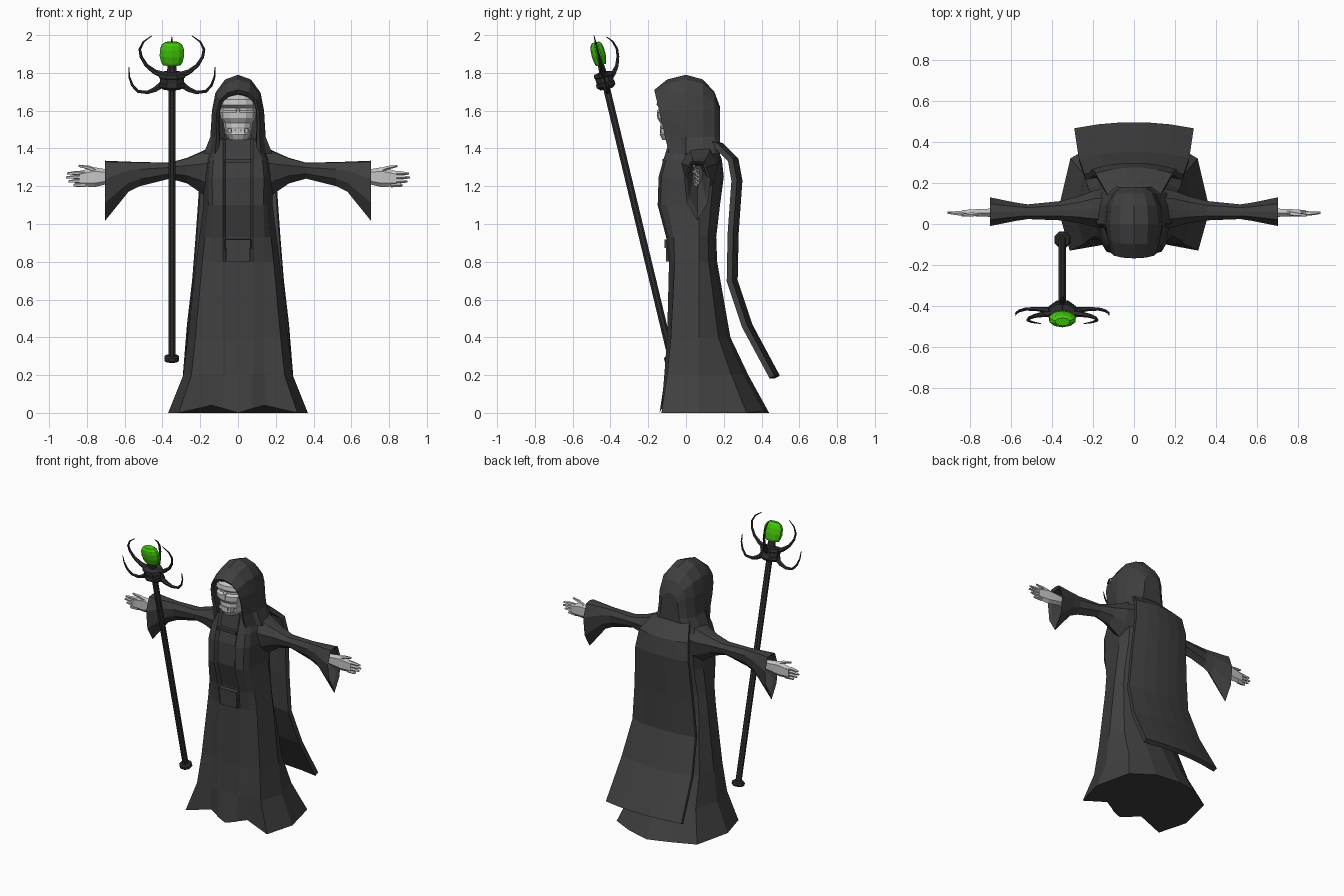
import bpy, bmesh, math
from mathutils import Vector

cube = bpy.data.objects.get("Cube")
if cube:
    bpy.data.objects.remove(cube, do_unlink=True)


def material(name, r, g, b):
    m = bpy.data.materials.new(name)
    m.use_nodes = True
    m.diffuse_color = (r, g, b, 1)
    m.node_tree.nodes["Principled BSDF"].inputs["Base Color"].default_value = (r, g, b, 1)
    return m


CLOTH = material("charcoal cloth", .05, .05, .05)
METAL = material("dark metal", .03, .03, .03)
BONE = material("pale bone", .56, .56, .56)
GREEN = material("green crystal", .055, .58, .003)


def loft(name, rings, mat, closed=True, caps=(True, True)):
    """Skin a list of equal-length point rings."""
    bm = bmesh.new()
    rows = [[bm.verts.new(p) for p in ring] for ring in rings]
    n = len(rows[0])
    for a, b in zip(rows, rows[1:]):
        for i in range(n if closed else n - 1):
            j = (i + 1) % n
            bm.faces.new((a[i], a[j], b[j], b[i]))
    for row, cap in zip((rows[0], rows[-1]), caps):
        if cap:
            bm.faces.new(row)
    bmesh.ops.recalc_face_normals(bm, faces=bm.faces)
    mesh = bpy.data.meshes.new(name)
    bm.to_mesh(mesh)
    bm.free()
    mesh.materials.append(mat)
    ob = bpy.data.objects.new(name, mesh)
    bpy.context.collection.objects.link(ob)
    return ob


def tube(name, path, radii, mat, n=6):
    """Round tube through a path with a radius at each point."""
    path = [Vector(p) for p in path]
    rings = []
    for i, p in enumerate(path):
        d = path[min(i + 1, len(path) - 1)] - path[max(i - 1, 0)]
        u = d.orthogonal().normalized() if i == 0 else (u - d * u.dot(d) / d.length_squared).normalized()
        v = d.normalized().cross(u)
        rings.append([p + radii[i] * (u * math.cos(k * math.tau / n) + v * math.sin(k * math.tau / n))
                      for k in range(n)])
    return loft(name, rings, mat)


def box(name, x, y, z, sx, sy, sz, mat, taper=1):
    """Box whose front (-y) face is scaled by taper."""
    rings = []
    for side, t in ((-1, taper), (1, 1)):
        rings.append([(x + a * sx * t, y + side * sy, z + b * sz * t)
                      for a, b in ((-1, -1), (1, -1), (1, 1), (-1, 1))])
    return loft(name, rings, mat)


# Robe: height, half width, front, back, panel recess, corner rounding
rings = []
for z, w, f, b, rec, rnd in ((0, .37, -.14, .44, 0, .01), (.2, .29, -.115, .33, .005, .015),
                             (.4, .265, -.1, .235, .005, .02), (.8, .222, -.09, .165, .005, .03),
                             (.93, .205, -.105, .16, .02, .04), (1.1, .183, -.15, .18, .02, .05),
                             (1.25, .185, -.145, .2, .02, .05), (1.34, .175, -.12, .19, .02, .05),
                             (1.45, .12, -.085, .15, .01, .04)):
    lift = .04 if z == 0 else 0
    half = [(.065, f + rec + lift / 4, z + lift / 2), (.08, f + lift / 2, z + lift * .6),
            (min(.74 * w, .14), f + .015 + lift * .7, z + lift), (.85 * w, f + rnd, z), (w, .07, z),
            (.84 * w, .73 * b, z), (.42 * w, .93 * b, z + lift / 4)]
    rings.append([(0, f + rec, z)] + half + [(0, b, z)] + [(-x, y, h) for x, y, h in reversed(half)])
loft("robe", rings, CLOTH)

# Belt pouch and chest trim
box("belt_pouch", 0, -.085, .84, .066, .022, .04, CLOTH, .95)
box("belt_flap", 0, -.09, .895, .078, .024, .026, CLOTH, .85)
box("collar_bar", 0, -.11, 1.335, .07, .015, .01, CLOTH)

# Hood: arches swept from the inner rim to the back of the head
rings = []
for y, w, top, flare in ((-.04, .095, 1.67, 0), (-.15, .098, 1.69, 0), (-.168, .112, 1.71, .01),
                         (-.1, .13, 1.765, .02), (0, .138, 1.79, .045), (.09, .128, 1.765, .05),
                         (.15, .1, 1.7, .06), (.18, .06, 1.62, .06)):
    spring = min(1.6, top - .05)
    half = [(w + flare, 1.37), (w + flare * .2, 1.46), (w + .004, 1.53)]
    half += [(w * math.cos(a), spring + (top - spring) * math.sin(a))
             for a in (0, math.pi / 6, math.pi / 3)]
    arch = half + [(0, top)] + [(-x, z) for x, z in reversed(half)]
    lean = .23 if y < -.05 else 0
    rings.append([(x, y + (top - z) * lean, z) for x, z in arch])
loft("hood", rings, CLOTH, closed=False, caps=(False, True))

# Skull: stacked profile with recessed eye band and mouth
rings = []
for z, w, f in ((1.445, .05, -.125), (1.475, .068, -.14), (1.495, .07, -.13), (1.51, .075, -.137),
                (1.535, .078, -.135), (1.56, .092, -.152), (1.59, .096, -.152), (1.602, .094, -.135),
                (1.615, .094, -.135), (1.63, .096, -.156), (1.66, .088, -.152), (1.69, .06, -.12)):
    half = [(w * .45, f + .005), (w * .85, f + .03), (w, f + .08), (w * .7, .04)]
    rings.append([(0, f, z)] + [(x, y, z) for x, y in half] + [(-x, y, z) for x, y in reversed(half)])
loft("skull", rings, BONE)
box("nose_bone", 0, -.138, 1.585, .013, .015, .03, BONE, .6)
for i in range(6):
    box("tooth", (i - 2.5) * .018, -.131 + abs(i - 2.5) * .003, 1.493, .008, .008, .012, BONE)

# Cape: back profile of y, z, half width
rings = []
for y, z, w in ((.11, 1.44, .1), (.19, 1.415, .14), (.265, 1.34, .185), (.285, 1.23, .2), (.265, .95, .22),
                (.26, .7, .24), (.34, .46, .268), (.485, .19, .29)):
    rings.append([(t * w, y - .03 * t * t, z) for t in (-1, -.6, -.2, .2, .6, 1)])
cape = loft("cape", rings, CLOTH, closed=False, caps=(False, False))
solid = cape.modifiers.new("thickness", "SOLIDIFY")
solid.thickness = .03
solid.offset = 0

for s, side in ((1, "left"), (-1, "right")):
    # Sleeve: distance, top, bottom, centre depth, half depth; last stations form the open cuff
    rings = []
    for x, top, bot, c, d in ((.08, 1.44, 1.1, .07, .11), (.19, 1.385, 1.16, .075, .09),
                              (.27, 1.35, 1.215, .07, .065), (.36, 1.325, 1.24, .065, .047),
                              (.52, 1.328, 1.2, .06, .036), (.58, 1.33, 1.17, .06, .045),
                              (.703, 1.335, 1.018, .06, .07), (.69, 1.32, 1.06, .06, .055),
                              (.6, 1.31, 1.2, .06, .03)):
        h = top - bot
        half = [(.55 * d, top - .02 * h), (d, top - .3 * h), (.8 * d, top - .7 * h)]
        pts = [(0, top)] + half + [(0, bot)] + [(-y, z) for y, z in reversed(half)]
        rings.append([(s * x, c + y, z) for y, z in pts])
    loft(side + "_sleeve", rings, CLOTH)

    # Hand: flat palm, four fingers and a thumb
    rings = []
    for x, top, bot, d in ((.62, 1.28, 1.22, .018), (.7, 1.29, 1.21, .02),
                           (.76, 1.3, 1.195, .018), (.84, 1.28, 1.2, .013)):
        m = (top + bot) / 2
        rings.append([(s * x, .055 + y, z) for y, z in
                      ((0, top), (d, .6 * top + .4 * m), (d, .6 * bot + .4 * m), (0, bot),
                       (-d, .6 * bot + .4 * m), (-d, .6 * top + .4 * m))])
    loft(side + "_palm", rings, BONE)
    for i, reach in enumerate((.87, .897, .911, .905)):
        z = 1.207 + i * .021
        tube(side + "_finger", [(s * .81, .055, z), (s * .86, .052, z), (s * reach, .055, z - .003)],
             (.013, .011, .006), BONE, 5)
    tube(side + "_thumb", [(s * .75, .055, 1.28), (s * .79, .047, 1.298), (s * .843, .042, 1.308)],
         (.014, .011, .006), BONE, 5)


# Staff: tilted forward, with points given as offsets from its axis
def on_staff(z, x=0, back=0):
    return Vector((x - .35, -.075 - .24 * (z - .28) + .97 * back, z + .23 * back))


def turned(name, profile, mat, n=8, flat=1):
    rings = [[on_staff(z, r * math.cos((k + .5) * math.tau / n), flat * r * math.sin((k + .5) * math.tau / n))
              for k in range(n)] for z, r in profile]
    return loft(name, rings, mat)


turned("staff_shaft", ((.28, .02), (1.72, .02)), METAL)
turned("staff_foot", ((.272, .034), (.28, .042), (.296, .042), (.304, .034)), METAL)
turned("staff_collar", ((1.715, .05), (1.73, .073), (1.745, .073), (1.75, .068), (1.775, .068), (1.78, .075),
                        (1.8, .07), (1.805, .028), (1.86, .022)), METAL, 8, .75)
turned("crystal", ((1.842, .048), (1.855, .058), (1.89, .068), (1.925, .066), (1.948, .056), (1.962, .036)),
       GREEN, 10, .55)

# Claws: outward offset and height along the staff
upper = ((.05, 1.79), (.09, 1.805), (.135, 1.84), (.163, 1.885), (.17, 1.925), (.15, 1.965), (.105, 1.997))
lower = ((.05, 1.74), (.09, 1.712), (.13, 1.697), (.18, 1.702), (.21, 1.735), (.226, 1.78), (.228, 1.83))
taper = (.018, .014, .01, .008, .007, .005, .002)
for s, side in ((1, "left"), (-1, "right")):
    tube(side + "_upper_claw", [on_staff(z, s * o) for o, z in upper], taper, METAL)
    tube(side + "_lower_claw", [on_staff(z, s * o) for o, z in lower], taper, METAL)
tube("back_claw", [on_staff(z - .02, 0, o * .6) for o, z in upper], taper, METAL)
